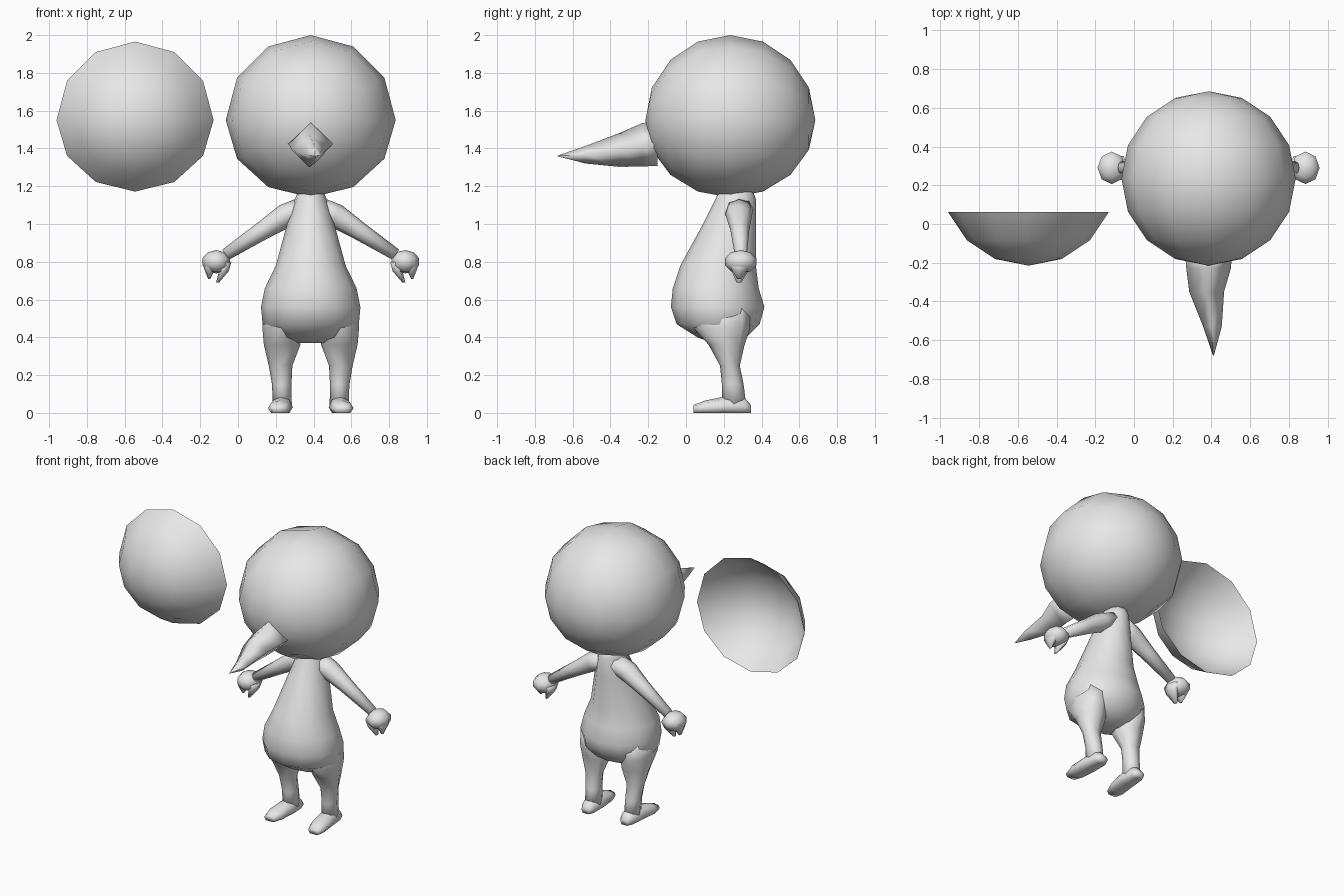
import bpy, bmesh, math
from mathutils import Vector, Matrix

if "Cube" in bpy.data.objects:
    bpy.data.objects.remove(bpy.data.objects["Cube"])

CX = 0.385  # centre line of the figure

grey = bpy.data.materials.new("plain grey")
grey.diffuse_color = (0.8, 0.8, 0.8, 1)
grey.use_nodes = True
grey.node_tree.nodes["Principled BSDF"].inputs["Base Color"].default_value = grey.diffuse_color

X, Y, Z = Vector((1, 0, 0)), Vector((0, 1, 0)), Vector((0, 0, 1))


def finish(name, bm, x=CX, mirror=False):
    mesh = bpy.data.meshes.new(name)
    bm.to_mesh(mesh)
    bm.free()
    for p in mesh.polygons:
        p.use_smooth = True
    mesh.materials.append(grey)
    obj = bpy.data.objects.new(name, mesh)
    obj.location.x = x
    bpy.context.collection.objects.link(obj)
    if mirror:
        mod = obj.modifiers.new("mirror", 'MIRROR')
        mod.use_mirror_merge = False
    return obj


def loft(name, rings, u, v, sides=8, mirror=False):
    """Skin ellipses (x, y, z, radius along u, radius along v)."""
    bm = bmesh.new()
    loops = []
    for x, y, z, ru, rv in rings:
        loops.append([bm.verts.new(Vector((x, y, z))
                      + u * ru * math.cos(2 * math.pi * i / sides)
                      + v * rv * math.sin(2 * math.pi * i / sides))
                      for i in range(sides)])
    for a, b in zip(loops, loops[1:]):
        for i in range(sides):
            j = (i + 1) % sides
            bm.faces.new((a[i], a[j], b[j], b[i]))
    bm.faces.new(loops[0])
    bm.faces.new(loops[-1])
    bmesh.ops.recalc_face_normals(bm, faces=bm.faces)
    return finish(name, bm, mirror=mirror)


def head_shell():
    """Ball with its poles front and back, flattened a little below."""
    bm = bmesh.new()
    bmesh.ops.create_uvsphere(bm, u_segments=12, v_segments=8, radius=0.45,
                              matrix=Matrix.Rotation(math.pi / 2, 4, 'X'))
    return bm


def place_ball(bm):
    for vert in bm.verts:
        if vert.co.z < 0:
            vert.co.z *= 0.91
        vert.co += Vector((0, 0.235, 1.55))


# Head
bm = head_shell()
place_ball(bm)
finish("head", bm)

# Loose face shell: the front cap of the same ball, open at the back
bm = head_shell()
bmesh.ops.delete(bm, geom=[w for w in bm.verts if w.co.y > -0.1], context='VERTS')
place_ball(bm)
finish("face_shell", bm, x=-0.545)

# Beak
loft("beak", [(0, -0.15, 1.425, 0.122, 0.118),
              (0, -0.23, 1.42, 0.115, 0.115),
              (-0.01, -0.35, 1.392, 0.09, 0.09),
              (0.02, -0.53, 1.367, 0.048, 0.047),
              (0.025, -0.68, 1.36, 0.002, 0.002)], X, Z, sides=4)

# Torso: height, half width, front and back
torso = [(1.19, 0.06, 0.18, 0.35), (1.13, 0.085, 0.155, 0.37),
         (1.0, 0.125, 0.09, 0.37), (0.78, 0.185, -0.03, 0.37),
         (0.66, 0.243, -0.07, 0.385), (0.56, 0.263, -0.08, 0.415),
         (0.47, 0.255, -0.05, 0.39), (0.40, 0.18, 0.06, 0.32),
         (0.37, 0.07, 0.14, 0.26)]
loft("torso", [(0, (f + b) / 2, z, w, (b - f) / 2) for z, w, f, b in torso],
     X, Y, sides=12)

# Legs: height, inner and outer edge, front and back
legs = [(0.56, 0.08, 0.245, 0.04, 0.34), (0.45, 0.06, 0.256, 0.04, 0.34),
        (0.36, 0.055, 0.248, 0.12, 0.31), (0.25, 0.097, 0.222, 0.18, 0.285),
        (0.15, 0.102, 0.205, 0.19, 0.305), (0.03, 0.10, 0.20, 0.19, 0.32)]
loft("legs", [((i + o) / 2, (f + b) / 2, z, (o - i) / 2, (b - f) / 2)
              for z, i, o, f, b in legs], X, Y, sides=8, mirror=True)

# Feet, lofted from heel to toe, then flattened on the ground
feet = loft("feet", [(0.15, 0.345, 0.02, 0.03, 0.02),
                     (0.15, 0.31, 0.03, 0.052, 0.05),
                     (0.155, 0.20, 0.03, 0.06, 0.055),
                     (0.165, 0.10, 0.025, 0.062, 0.04),
                     (0.17, 0.04, 0.02, 0.04, 0.022)], X, Z, sides=8, mirror=True)
for vert in feet.data.vertices:
    if vert.co.z < 0.012:
        vert.co.z = 0

# Arms
loft("arms", [(0.03, 0.28, 1.09, 0.075, 0.06), (0.13, 0.28, 1.045, 0.07, 0.065),
              (0.25, 0.285, 0.968, 0.05, 0.05), (0.45, 0.29, 0.838, 0.032, 0.032)],
     Y, Vector((0.57, 0, 0.82)), sides=8, mirror=True)

# Palms
bm = bmesh.new()
bmesh.ops.create_uvsphere(bm, u_segments=8, v_segments=5, radius=1,
                          matrix=Matrix.Translation((0.5, 0.29, 0.8))
                          @ Matrix.Diagonal((0.077, 0.088, 0.062, 1)))
finish("palms", bm, mirror=True)

# Two claw-like fingers on each hand
loft("outer_fingers", [(0.53, 0.29, 0.80, 0.042, 0.07), (0.535, 0.285, 0.76, 0.028, 0.05),
                       (0.537, 0.28, 0.71, 0.006, 0.012)], X, Y, sides=6, mirror=True)
loft("inner_fingers", [(0.455, 0.29, 0.80, 0.035, 0.07), (0.46, 0.285, 0.75, 0.026, 0.05),
                       (0.493, 0.28, 0.69, 0.008, 0.014)], X, Y, sides=6, mirror=True)
